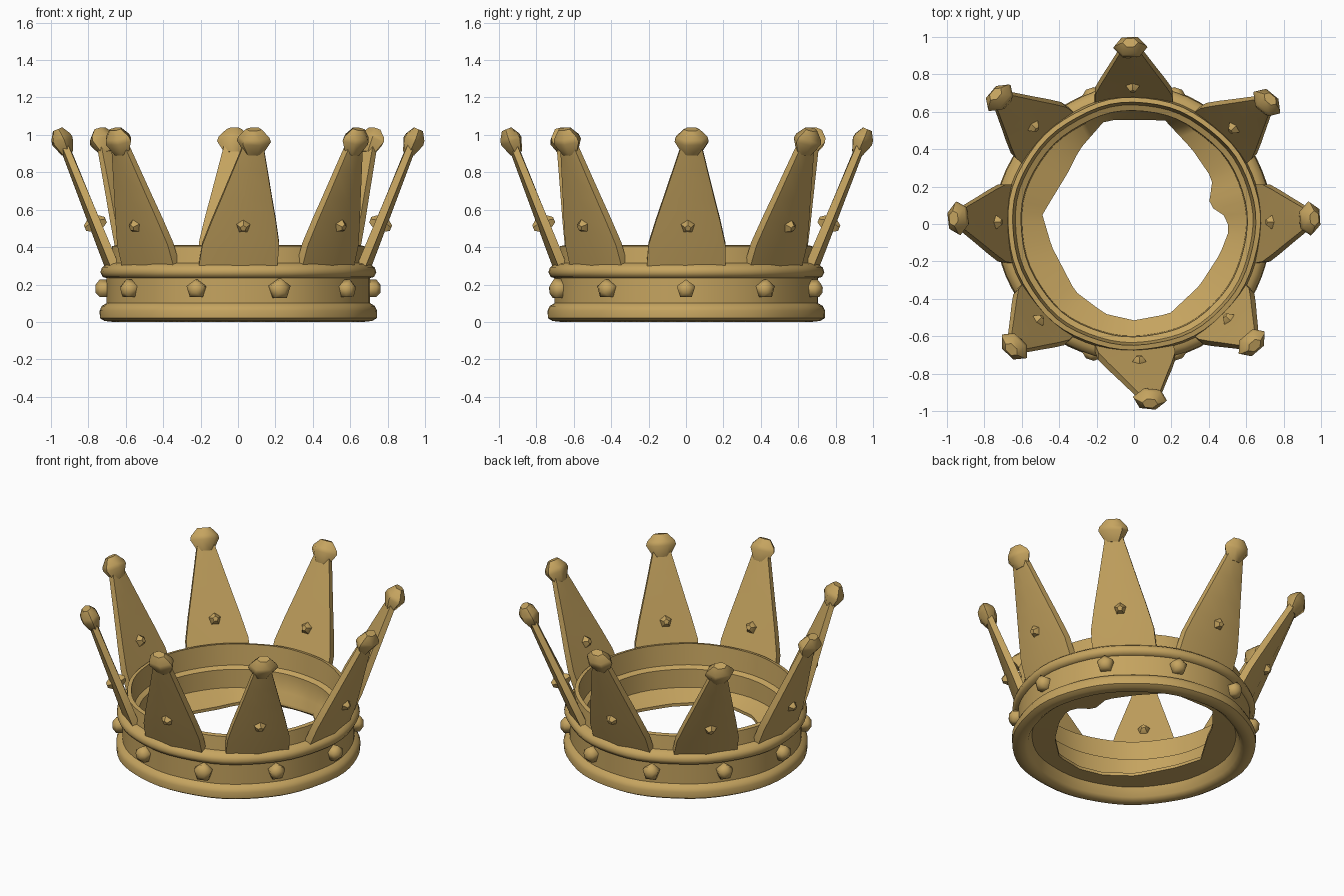
import bpy, bmesh, math, random
from mathutils import Vector

if "Cube" in bpy.data.objects:
    bpy.data.objects.remove(bpy.data.objects["Cube"])

random.seed(4)
gold = bpy.data.materials.new("gold")
gold.diffuse_color = (0.56, 0.37, 0.115, 1)
gold.use_nodes = True
gold.node_tree.nodes["Principled BSDF"].inputs["Base Color"].default_value = gold.diffuse_color


def finish(bm, name, angle=40):
    bmesh.ops.recalc_face_normals(bm, faces=bm.faces)
    me = bpy.data.meshes.new(name)
    bm.to_mesh(me)
    bm.free()
    ob = bpy.data.objects.new(name, me)
    bpy.context.collection.objects.link(ob)
    me.materials.append(gold)
    bpy.ops.object.select_all(action='DESELECT')
    ob.select_set(True)
    bpy.context.view_layer.objects.active = ob
    bpy.ops.object.shade_smooth_by_angle(angle=math.radians(angle))
    return ob


def skin(bm, loops, closed=False):
    """Bridge equal point loops; cap the ends unless the row of loops closes."""
    rows = [[bm.verts.new(p) for p in lp] for lp in loops]
    n = len(rows[0])
    for i in range(len(rows) if closed else len(rows) - 1):
        a, b = rows[i], rows[(i + 1) % len(rows)]
        for j in range(n):
            k = (j + 1) % n
            bm.faces.new((a[j], a[k], b[k], b[j]))
    if not closed:
        bm.faces.new(rows[0])
        bm.faces.new(rows[-1])


def frame(angle, tilt=0.0):
    """Tangent, up and outward directions, leaning outward by tilt."""
    out = Vector((math.cos(angle), math.sin(angle), 0))
    tan = Vector((-out.y, out.x, 0))
    up = Vector((0, 0, 1)) * math.cos(tilt) + out * math.sin(tilt)
    return tan, up, tan.cross(up)


def stud(name, pos, angle, tilt, r, depth):
    """Five-sided blunt gem, the same on both ends."""
    tan, up, out = frame(angle, tilt)
    bm = bmesh.new()
    rows = []
    for d, s in ((-1, .45), (-.55, 1), (.55, 1), (1, .45)):
        rows.append([pos + out * d * depth
                     + tan * r * s * math.sin(j * math.tau / 5)
                     + up * r * s * math.cos(j * math.tau / 5) for j in range(5)])
    skin(bm, rows)
    finish(bm, name, 50)


# irregular inner hole edge, seen from the top
hole = [(.51, -.03), (.49, .04), (.40, .10), (.42, .24), (.31, .40), (.165, .555), (-.155, .555),
        (-.29, .40), (-.35, .28), (-.49, .05), (-.44, -.12), (-.315, -.36), (-.155, -.48),
        (0, -.515), (.19, -.48), (.35, -.33), (.46, -.16)]


def hole_radius(a):
    d = Vector((math.cos(a), math.sin(a)))
    for i in range(len(hole)):
        p, q = Vector(hole[i]), Vector(hole[(i + 1) % len(hole)])
        e = q - p
        den = d.x * e.y - d.y * e.x
        if abs(den) < 1e-9:
            continue
        t = (p.x * e.y - p.y * e.x) / den
        s = (p.x * d.y - p.y * d.x) / den
        if t > 0 and -1e-6 <= s <= 1 + 1e-6:
            return t
    return 0.5


# band: lathed section with bottom lip, raised rim, upper wall and inner ledge
section = [(.715, .005), (.74, .02), (.742, .06), (.73, .085), (.705, .10), (.705, .235),
           (.725, .24), (.738, .265), (.73, .29), (.705, .31), (.685, .315), (.675, .405),
           (.65, .41), (.635, .275), (.605, .26), (.60, .14), (0, .09), (0, .07),
           (.62, .075), (.645, .02), (.67, .0)]
N = 64
loops = []
for i in range(N):
    a = 2 * math.pi * i / N
    h = hole_radius(a)
    wob = 1 + .004 * math.sin(5 * a) + .003 * math.sin(11 * a + 1)
    loops.append([(math.cos(a) * (r * wob if r else h), math.sin(a) * (r * wob if r else h), z)
                  for r, z in section])
bm = bmesh.new()
skin(bm, loops, closed=True)
finish(bm, "band", 50)

# studs round the band
for k in range(10):
    a = math.radians(36 * k)
    stud("band_stud", Vector((math.cos(a) * .712, math.sin(a) * .712, .175)), a, 0,
         .058 if k == 8 else .052, .05)

# eight leaning points, each with a stud through it and a knob on the tip
tips = [(.94, .03), (.71, .65), (-.02, .945), (-.72, .675),
        (-.94, .03), (-.64, -.655), (.085, -.935), (.63, -.635)]
widths = [(0, .21, .035), (.17, .206, .034), (.36, .172, .032), (.55, .134, .03),
          (.75, .095, .028), (.93, .06, .026), (1, .045, .025)]
for k, (tx, ty) in enumerate(tips):
    a = math.radians(45 * k)
    base = Vector((math.cos(a) * .665, math.sin(a) * .665, .30))
    tip = Vector((tx, ty, .97))
    lean = math.atan2((tip - base).dot(Vector((math.cos(a), math.sin(a), 0))), .67)
    tan, up, out = frame(a, lean)

    bm = bmesh.new()
    rows = []
    for t, w, h in widths:
        c = base.lerp(tip, t)
        bow = .012 * (1 - t)
        w *= .93 if k % 2 else 1
        rows.append([c + tan * s * w + out * o for s, o in
                     ((-1, -h * .8), (0, -h + bow), (1, -h * .8),
                      (1, h * .5), (0, h + bow), (-1, h * .5))])
    skin(bm, rows)
    finish(bm, "crown_point", 35)

    stud("point_stud", base.lerp(tip, .335) + out * .005, a, lean, .038, .06)

    bm = bmesh.new()
    rows = []
    spin = random.uniform(-.2, .2)
    for z, r in ((-.075, .05), (-.005, .092), (.02, .085), (.065, .042)):
        rows.append([tip + up * z + tan * r * math.cos(spin + j * math.pi / 3)
                     + out * r * .68 * math.sin(spin + j * math.pi / 3) for j in range(6)])
    skin(bm, rows)
    finish(bm, "tip_knob", 50)
